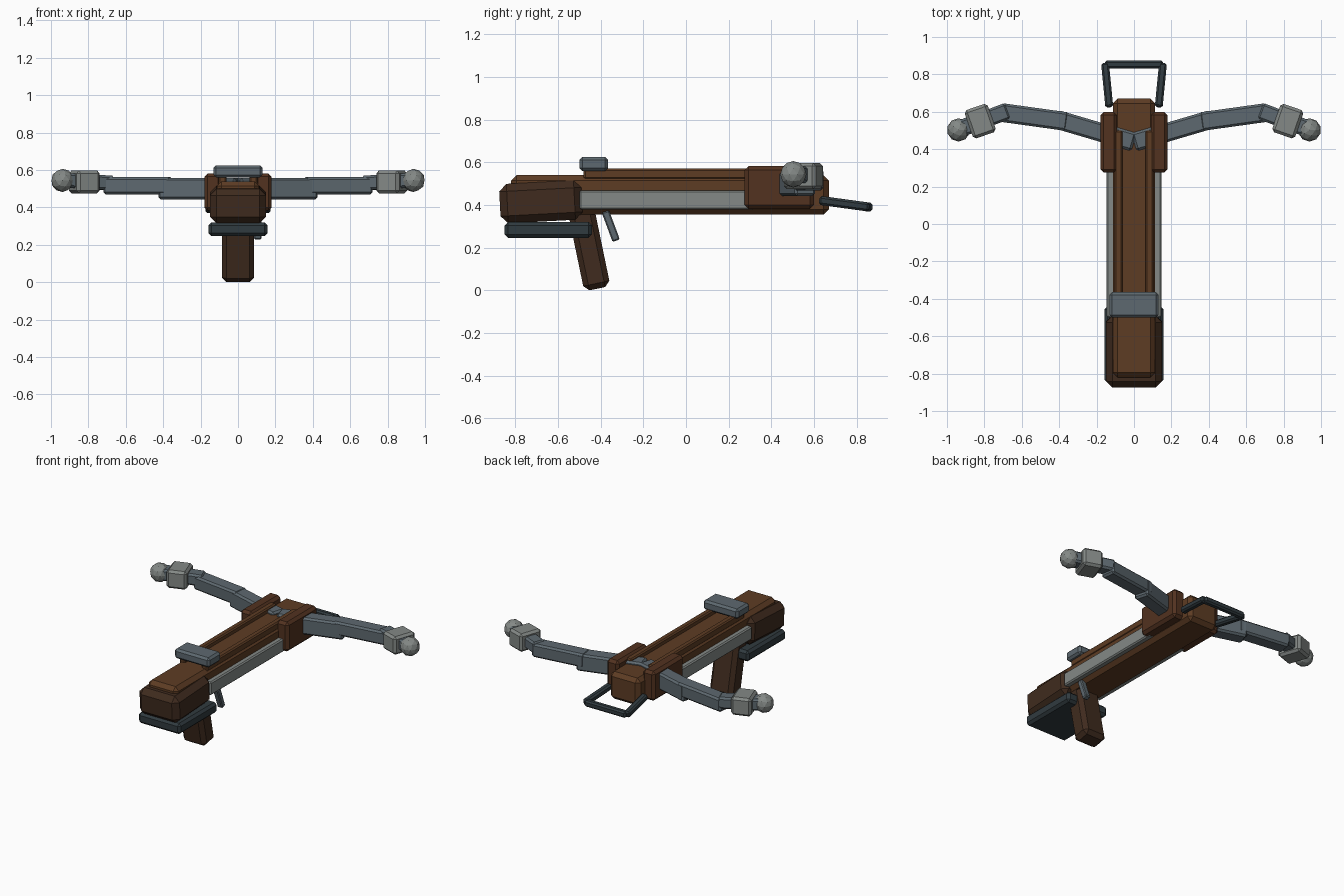
import bpy, bmesh
from math import radians
from mathutils import Vector, Matrix

if "Cube" in bpy.data.objects:
    bpy.data.objects.remove(bpy.data.objects["Cube"])


def material(name, rgb):
    m = bpy.data.materials.new(name)
    m.diffuse_color = (*rgb, 1)
    m.use_nodes = True
    m.node_tree.nodes["Principled BSDF"].inputs["Base Color"].default_value = m.diffuse_color
    return m


WOOD = material("wood", (0.11, 0.045, 0.017))
RED_WOOD = material("red_wood", (0.085, 0.032, 0.014))
DARK_WOOD = material("dark_wood", (0.05, 0.024, 0.013))
STEEL = material("steel", (0.11, 0.14, 0.16))
DARK_STEEL = material("dark_steel", (0.03, 0.043, 0.05))
PALE_STEEL = material("pale_steel", (0.23, 0.25, 0.24))


def finish(name, bm, mat):
    mesh = bpy.data.meshes.new(name)
    bm.to_mesh(mesh)
    bm.free()
    mesh.materials.append(mat)
    ob = bpy.data.objects.new(name, mesh)
    bpy.context.collection.objects.link(ob)
    return ob


def box(name, loc, size, mat, chamfer=0.015, rot=Matrix()):
    """Chamfered box, centred on loc."""
    bm = bmesh.new()
    bmesh.ops.create_cube(bm, size=1)
    bmesh.ops.scale(bm, vec=size, verts=bm.verts)
    bmesh.ops.bevel(bm, geom=bm.edges[:], offset=chamfer, segments=1, affect='EDGES')
    bmesh.ops.transform(bm, matrix=Matrix.Translation(loc) @ rot, verts=bm.verts)
    return finish(name, bm, mat)


def beam(name, a, b, width, height, mat, chamfer=0.01):
    """Chamfered bar from a to b; width is horizontal, height is upward."""
    a, b = Vector(a), Vector(b)
    d = (b - a).normalized()
    side = Vector((0, 0, 1)).cross(d).normalized()
    rot = Matrix((d, side, d.cross(side))).transposed().to_4x4()
    return box(name, (a + b) / 2, ((b - a).length, width, height), mat, chamfer, rot)


def ball(name, loc, radius, mat):
    bm = bmesh.new()
    bmesh.ops.create_icosphere(bm, subdivisions=2, radius=radius,
                               matrix=Matrix.Translation(loc))
    return finish(name, bm, mat)


# Stock, butt and grip
box("stock", (0, -0.075, 0.447), (0.225, 1.49, 0.185), WOOD, 0.025)
box("butt", (0, -0.68, 0.415), (0.30, 0.385, 0.185), DARK_WOOD, 0.035,
    Matrix.Rotation(radians(3), 4, 'X'))
box("butt_plate", (0, -0.645, 0.283), (0.315, 0.41, 0.073), DARK_STEEL, 0.016)
box("grip", (0, -0.454, 0.194), (0.173, 0.125, 0.38), DARK_WOOD, 0.025,
    Matrix.Rotation(radians(11.7), 4, 'X'))

# Trigger lever on the right side, rear sight on top
beam("trigger", (0.105, -0.378, 0.37), (0.105, -0.327, 0.233), 0.04, 0.036, STEEL, 0.006)
box("sight", (0, -0.432, 0.592), (0.262, 0.135, 0.066), STEEL, 0.014)

# Front bar of the foot stirrup
beam("stirrup_front", (-0.155, 0.853, 0.39), (0.155, 0.853, 0.39), 0.042, 0.042, DARK_STEEL)

# Paired parts
for s, tag in ((-1, "left"), (1, "right")):
    box(f"bolt_rail_{tag}", (s * 0.083, 0.01, 0.545), (0.043, 0.98, 0.05), WOOD, 0.008)
    box(f"side_plate_{tag}", (s * 0.125, -0.09, 0.424), (0.042, 0.82, 0.09), PALE_STEEL, 0.008)
    box(f"riser_{tag}", (s * 0.135, 0.437, 0.482), (0.09, 0.325, 0.2), RED_WOOD, 0.018)
    beam(f"stirrup_side_{tag}", (s * 0.132, 0.625, 0.422), (s * 0.155, 0.86, 0.39),
         0.042, 0.042, DARK_STEEL)

    # Three-section bow limb
    limb = [((0, 0.438, 0.5), (0.415, 0.56, 0.5), 0.10, 0.115),
            ((0.355, 0.547, 0.515), (0.715, 0.597, 0.515), 0.10, 0.092),
            ((0.675, 0.605, 0.53), (0.935, 0.507, 0.545), 0.09, 0.078)]
    for i, (a, b, w, h) in enumerate(limb):
        beam(f"bow_limb_{tag}_{i + 1}", (s * a[0], *a[1:]), (s * b[0], *b[1:]), w, h,
             STEEL, 0.012)

    # Limb tip
    box(f"tip_block_{tag}", (s * 0.822, 0.55, 0.536), (0.13, 0.16, 0.122), PALE_STEEL, 0.015,
        Matrix.Rotation(radians(-19 * s), 4, 'Z'))
    ball(f"tip_ball_{tag}", (s * 0.938, 0.503, 0.544), 0.062, PALE_STEEL)
